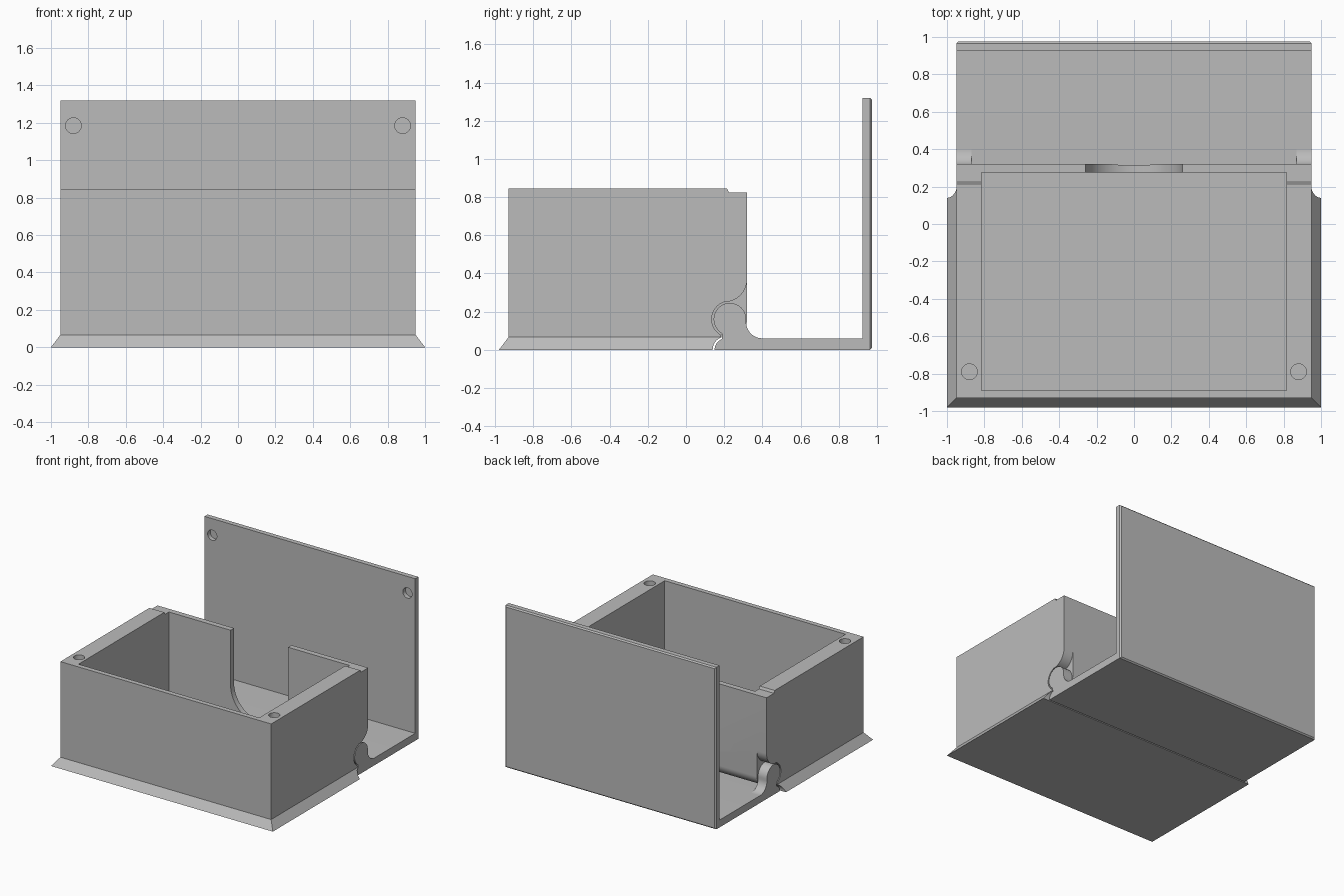
import bpy, bmesh, math

if "Cube" in bpy.data.objects:
    bpy.data.objects.remove(bpy.data.objects["Cube"])

mat = bpy.data.materials.new("light_grey")
mat.diffuse_color = (0.5, 0.5, 0.5, 1)
mat.use_nodes = True
mat.node_tree.nodes["Principled BSDF"].inputs["Base Color"].default_value = mat.diffuse_color


def finish(name, bm):
    bmesh.ops.recalc_face_normals(bm, faces=bm.faces)
    me = bpy.data.meshes.new(name)
    bm.to_mesh(me)
    bm.free()
    me.materials.append(mat)
    ob = bpy.data.objects.new(name, me)
    bpy.context.collection.objects.link(ob)
    return ob


def prism(name, pts, a, b, axis="X", bevel_back=0):
    """Extrude a 2D outline from a to b: (y, z) along X, (x, z) along Y, (x, y) along Z."""
    place = {"X": lambda p, t: (t, p[0], p[1]),
             "Y": lambda p, t: (p[0], t, p[1]),
             "Z": lambda p, t: (p[0], p[1], t)}[axis]
    bm = bmesh.new()
    lo, hi = ([bm.verts.new(place(p, t)) for p in pts] for t in (a, b))
    bm.faces.new(lo)
    bm.faces.new(hi)
    n = len(pts)
    for i in range(n):
        j = (i + 1) % n
        bm.faces.new((lo[i], lo[j], hi[j], hi[i]))
    if bevel_back:
        bmesh.ops.recalc_face_normals(bm, faces=bm.faces)
        edges = [e for e in bm.edges if all(v.co.y > 0.97 for v in e.verts)]
        bmesh.ops.bevel(bm, geom=edges, offset=bevel_back, segments=1, affect="EDGES")
    return finish(name, bm)


def arc(cx, cy, r, a0, a1, n=20):
    return [(cx + r * math.cos(math.radians(a0 + (a1 - a0) * i / n)),
             cy + r * math.sin(math.radians(a0 + (a1 - a0) * i / n))) for i in range(n + 1)]


def rect(x0, x1, y0, y1):
    return [(x0, y0), (x1, y0), (x1, y1), (x0, y1)]


def cut(ob, cutters):
    for c in cutters:
        m = ob.modifiers.new("cut", "BOOLEAN")
        m.operation, m.solver, m.object = "DIFFERENCE", "EXACT", c
    dg = bpy.context.evaluated_depsgraph_get()
    me = bpy.data.meshes.new_from_object(ob.evaluated_get(dg))
    ob.modifiers.clear()
    ob.data = me
    for c in cutters:
        bpy.data.objects.remove(c)


HY, HZ = 0.23, 0.16      # hinge axis
BASE = 0.066             # top of the sloped base

# Box body: side outline with a rounded hinge barrel at the lower back
body_pts = [(-0.93, BASE), (0.186, BASE)] + arc(HY, HZ, 0.09, 240, 360) + [
    (0.32, 0.825), (0.225, 0.825), (0.215, 0.845), (-0.93, 0.845)]
body = prism("box_body", body_pts, -0.95, 0.95)

cutters = [prism("cavity", rect(-0.815, 0.815, -0.89, 0.275), 0.11, 1, "Z")]
# U-shaped opening in the back wall
cutters.append(prism("notch", arc(0, 0.382, 0.26, 180, 360, 32) + [(0.26, 1), (-0.26, 1)],
                     0.26, 0.4, "Y"))
# Hinge sockets at both ends, and magnet holes
socket = arc(HY, HZ, 0.095, 240, 108) + arc(0.2, 0.37, 0.12, 275, 360, 16) + [
    (0.4, 0.37), (0.4, 0.0), (0.19, 0.0)]
for s in (-1, 1):
    cutters.append(prism("socket", socket, s * 0.865, s * 1.0))
    cutters.append(prism("hole", arc(s * 0.88, -0.79, 0.042, 0, 348.75, 31), 0.80, 0.9, "Z"))
cut(body, cutters)

# Sloped base: stacked rectangles, concave at the back edge
bm = bmesh.new()
loops = []
for i in range(13):
    z = 0.07 * math.sin(math.radians(70.5) * i / 12)
    w = 0.05 * z / BASE
    yb = 0.21 - math.sqrt(max(0.0, 0.0049 - z * z))
    loops.append([bm.verts.new((x, y, z)) for x, y in rect(-1 + w, 1 - w, -0.98 + w, yb)])
bm.faces.new(loops[0])
bm.faces.new(loops[-1])
for a, b in zip(loops, loops[1:]):
    for i in range(4):
        j = (i + 1) % 4
        bm.faces.new((a[i], a[j], b[j], b[i]))
base = finish("sloped_base", bm)

# Lid: floor plate with a rounded front edge and an upright panel
lid_pts = arc(0.21, 0, 0.06, 180, 90, 12) + [
    (0.925, 0.06), (0.925, 1.32), (0.975, 1.32), (0.975, 0)]
lid = prism("lid", lid_pts, -0.95, 0.95, bevel_back=0.01)
cut(lid, [prism("hole", arc(s * 0.88, 1.185, 0.042, 0, 348.75, 31), 0.9, 0.96, "Y")
          for s in (-1, 1)])

# Hinge knuckles at both ends of the lid
knuckle_pts = [(0.19, 0.05)] + arc(HY, HZ, 0.085, 240, 0, 32) + \
    arc(0.40, 0.145, 0.085, 180, 270, 14) + [(0.40, 0.05)]
parts = [body, base, lid]
for s, side in ((-1, "left"), (1, "right")):
    parts.append(prism(side + "_knuckle", knuckle_pts, s * 0.87, s * 0.95))

# Smooth curved faces, keep edges sharp
for ob in parts:
    bpy.ops.object.select_all(action="DESELECT")
    ob.select_set(True)
    bpy.context.view_layer.objects.active = ob
    bpy.ops.object.shade_smooth_by_angle(angle=math.radians(25))
